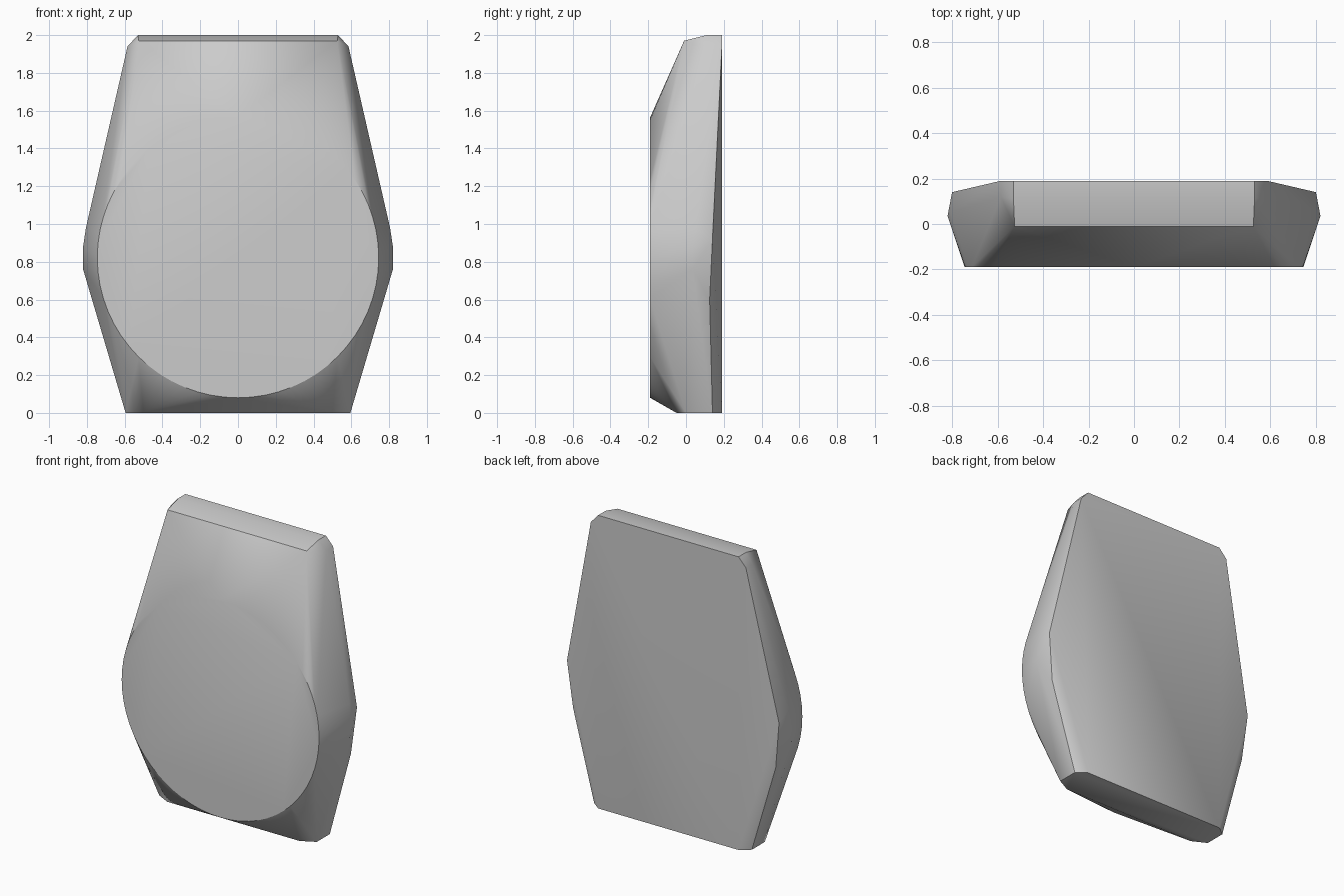
import bpy
import bmesh
import math

cube = bpy.data.objects.get("Cube")
if cube:
    bpy.data.objects.remove(cube, do_unlink=True)

# Single stone grey colour
grey = bpy.data.materials.new("stone_grey")
grey.use_nodes = True
colour = (0.6, 0.6, 0.6, 1)
grey.diffuse_color = colour
grey.node_tree.nodes["Principled BSDF"].inputs["Base Color"].default_value = colour

bm = bmesh.new()

# Round flat pad on the front
SEGMENTS = 64
for i in range(SEGMENTS):
    a = 2 * math.pi * i / SEGMENTS
    bm.verts.new((0.745 * math.sin(a), -0.19, 0.822 + 0.742 * math.cos(a)))

# Corners of the faceted body, mirrored left to right
top = [(0.525, -0.01, 1.97), (0.53, 0.11, 2), (0.53, 0.19, 2),
       (0.585, 0.12, 1.94), (0.585, 0.19, 1.94)]
sides = [(0.805, 0.05, 0.98), (0.82, 0.035, 0.88), (0.82, 0.035, 0.76),
         (0.785, 0.04, 0.68), (0.80, 0.14, 0.92), (0.765, 0.125, 0.6)]
base = [(0.5, -0.05, 0), (0.595, 0, 0), (0.595, 0.14, 0), (0.53, 0.19, 0)]
for x, y, z in top + sides + base:
    for side in (1, -1):
        bm.verts.new((side * x, y, z))

# Stretch a convex skin over the points
hull = bmesh.ops.convex_hull(bm, input=bm.verts[:], use_existing_faces=False)
unused = {v for v in hull["geom_interior"] + hull["geom_unused"]
          if isinstance(v, bmesh.types.BMVert)}
bmesh.ops.delete(bm, geom=list(unused), context="VERTS")
bmesh.ops.dissolve_limit(bm, angle_limit=math.radians(0.2),
                         verts=bm.verts[:], edges=bm.edges[:])
bmesh.ops.recalc_face_normals(bm, faces=bm.faces[:])

mesh = bpy.data.meshes.new("faceted_body")
bm.to_mesh(mesh)
bm.free()
mesh.materials.append(grey)

body = bpy.data.objects.new("faceted_body", mesh)
bpy.context.collection.objects.link(body)

# Soft shading with the strong edges kept sharp
mesh.shade_smooth()
mesh.set_sharp_from_angle(angle=math.radians(30))
